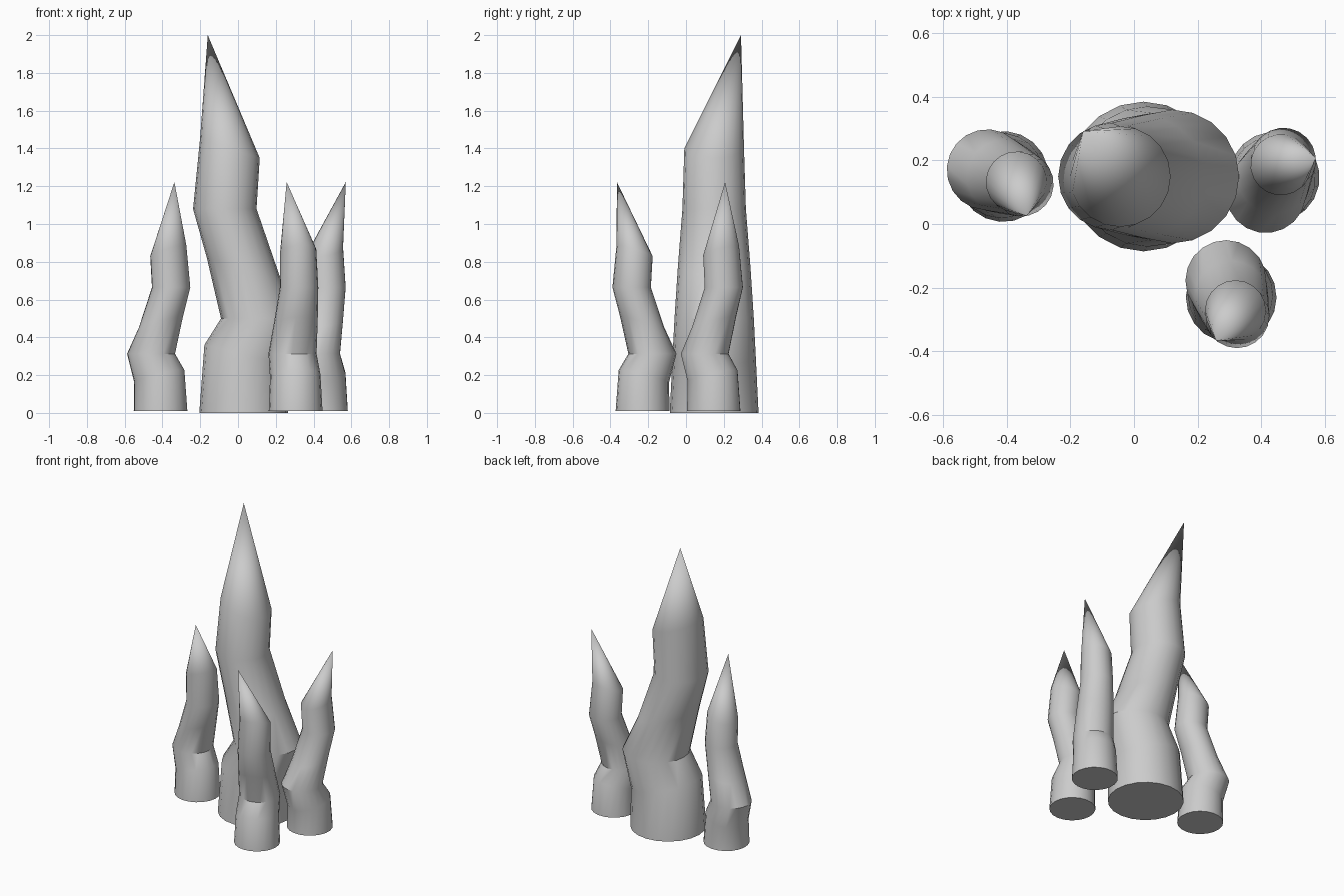
import bpy, bmesh, math

if "Cube" in bpy.data.objects:
    bpy.data.objects.remove(bpy.data.objects["Cube"])

SIDES = 20
# Spike cross-sections: centre x, centre z, radius, slope of the ring along x
RINGS = [
    (0.00, 0.000, 0.235, 0.0),
    (0.012, 0.305, 0.220, -0.25),
    (0.09, 0.500, 0.210, 0.0),
    (-0.003, 0.775, 0.192, -0.24),
    (-0.10, 1.080, 0.168, 0.0),
    (-0.073, 1.400, 0.158, -0.32),
]
TIP = (-0.19, 0.142, 2.0)


def spike_mesh():
    """Crooked spike: lofted rings closed by a base cap and an off-centre tip."""
    bm = bmesh.new()
    loops = []
    for cx, cz, r, slope in RINGS:
        loop = []
        for i in range(SIDES):
            a = math.tau * i / SIDES
            dx, dy = r * math.cos(a), r * math.sin(a)
            loop.append(bm.verts.new((cx + dx, dy, cz + slope * dx)))
        loops.append(loop)
    tip = bm.verts.new(TIP)
    bm.faces.new(loops[0][::-1])
    for i in range(SIDES):
        j = (i + 1) % SIDES
        for low, high in zip(loops, loops[1:]):
            bm.faces.new((low[i], low[j], high[j], high[i]))
        bm.faces.new((loops[-1][i], loops[-1][j], tip))
    bmesh.ops.recalc_face_normals(bm, faces=bm.faces)
    mesh = bpy.data.meshes.new("spike")
    bm.to_mesh(mesh)
    bm.free()
    return mesh


# One tall spike and three smaller turned copies: name, position, turn, scale
mesh = spike_mesh()
for name, loc, turn, size in [
    ("tall_spike", (0.03, 0.149, 0.0), 0, 1.0),
    ("left_spike", (-0.41, 0.149, 0.01), 157.4, 0.606),
    ("right_spike", (0.44, 0.147, 0.01), -118.6, 0.606),
    ("front_spike", (0.305, -0.23, 0.01), 107.5, 0.606),
]:
    ob = bpy.data.objects.new(name, mesh)
    ob.location = loc
    ob.rotation_euler.z = math.radians(turn)
    ob.scale = (size,) * 3
    bpy.context.collection.objects.link(ob)

# Smooth sides, crisp base and tip edges (the mesh is shared)
bpy.ops.object.select_all(action='DESELECT')
ob = bpy.data.objects["tall_spike"]
ob.select_set(True)
bpy.context.view_layer.objects.active = ob
bpy.ops.object.shade_smooth_by_angle(angle=math.radians(35))
